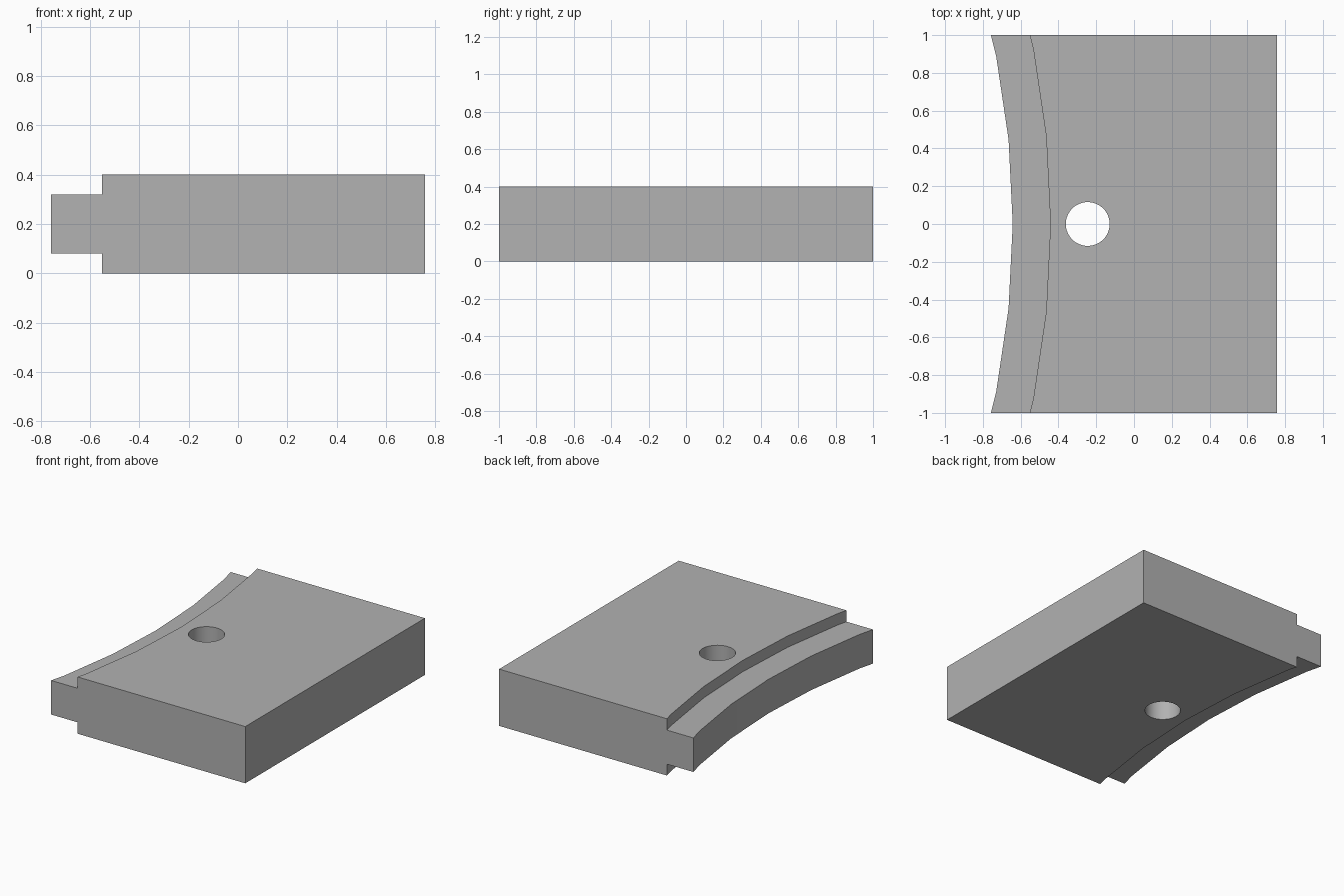
import bpy
import math

cube = bpy.data.objects.get("Cube")
if cube:
    bpy.data.objects.remove(cube, do_unlink=True)

# Single plain grey
grey = bpy.data.materials.new("plain grey")
grey.use_nodes = True
colour = (0.445, 0.445, 0.445, 1)
grey.diffuse_color = colour
grey.node_tree.nodes["Principled BSDF"].inputs["Base Color"].default_value = colour

WIDTH, LENGTH, HEIGHT = 1.514, 2.0, 0.4
LIP_LOW, LIP_HIGH = 0.08, 0.32
ARC_X = -5.192  # shared centre of both curved edges

# Rectangular block
bpy.ops.mesh.primitive_cube_add(size=1, location=(0, 0, HEIGHT / 2))
block = bpy.context.object
block.name = "curved_edge_block"
block.scale = (WIDTH, LENGTH, HEIGHT)
bpy.ops.object.transform_apply(location=True, rotation=False, scale=True)
block.data.materials.append(grey)


def cut_cylinder(name, x, radius, low, high, sides=64):
    """Subtract an upright cylinder from the block."""
    bpy.ops.mesh.primitive_cylinder_add(
        vertices=sides, radius=radius, depth=high - low,
        location=(x, 0, (low + high) / 2))
    cutter = bpy.context.object
    cutter.name = name
    cutter.data.materials.append(grey)
    cutter.hide_render = True
    bpy.context.view_layer.objects.active = block
    mod = block.modifiers.new(name, "BOOLEAN")
    mod.operation = "DIFFERENCE"
    mod.solver = "EXACT"
    mod.object = cutter
    bpy.ops.object.modifier_apply(modifier=mod.name)
    bpy.data.objects.remove(cutter, do_unlink=True)


# Concave lip edge, then the steps above and below it
cut_cylinder("lip_edge_cutter", ARC_X, 4.55, -1, 1)
cut_cylinder("upper_step_cutter", ARC_X, 4.75, LIP_HIGH, 1)
cut_cylinder("lower_step_cutter", ARC_X, 4.75, -1, LIP_LOW)

# Round through hole
cut_cylinder("hole_cutter", -0.245, 0.116, -1, 1)

# Smooth hole wall, faceted curved edge
bpy.ops.object.select_all(action="DESELECT")
block.select_set(True)
bpy.context.view_layer.objects.active = block
for face in block.data.polygons:
    c = face.center
    face.use_smooth = abs(face.normal.z) < 0.5 and math.hypot(c.x + 0.245, c.y) < 0.13
block.data.set_sharp_from_angle(angle=math.radians(30))
